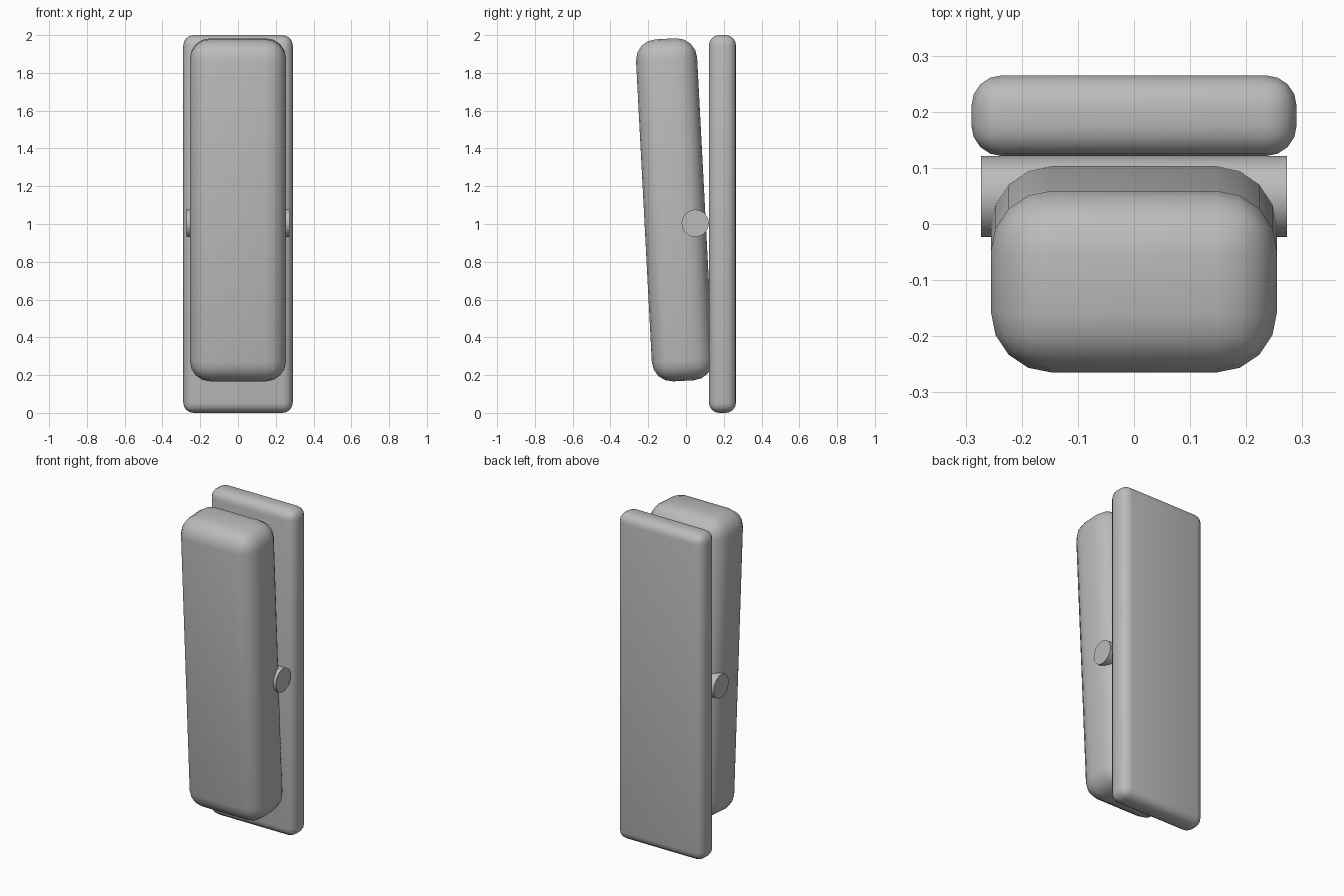
import bpy, math

if "Cube" in bpy.data.objects:
    bpy.data.objects.remove(bpy.data.objects["Cube"])

grey = bpy.data.materials.new("plain grey")
grey.diffuse_color = (0.5, 0.5, 0.5, 1)
grey.use_nodes = True
grey.node_tree.nodes["Principled BSDF"].inputs["Base Color"].default_value = grey.diffuse_color


def finish(ob, name):
    ob.name = name
    ob.data.materials.append(grey)
    bpy.ops.object.shade_smooth_by_angle(angle=math.radians(40))


def rounded_box(name, size, loc, radius, tilt=0.0):
    bpy.ops.mesh.primitive_cube_add(size=1, location=loc)
    ob = bpy.context.object
    ob.scale = size
    bpy.ops.object.transform_apply(location=False, rotation=False, scale=True)
    mod = ob.modifiers.new("round", 'BEVEL')
    mod.width = radius
    mod.segments = 4
    mod.limit_method = 'NONE'
    bpy.ops.object.modifier_apply(modifier=mod.name)
    ob.rotation_euler.x = math.radians(tilt)
    finish(ob, name)


# upright back plate
rounded_box("back_plate", (0.58, 0.144, 2.0), (0, 0.193, 1.0), 0.055)

# rocker block leaning forward at the top
rounded_box("rocker_block", (0.51, 0.324, 1.813), (0, -0.061, 1.075), 0.108, 3.0)

# hinge pin across the block
bpy.ops.mesh.primitive_cylinder_add(vertices=32, radius=0.072, depth=0.546,
                                    location=(0, 0.049, 1.004),
                                    rotation=(0, math.pi / 2, 0))
finish(bpy.context.object, "hinge_pin")
